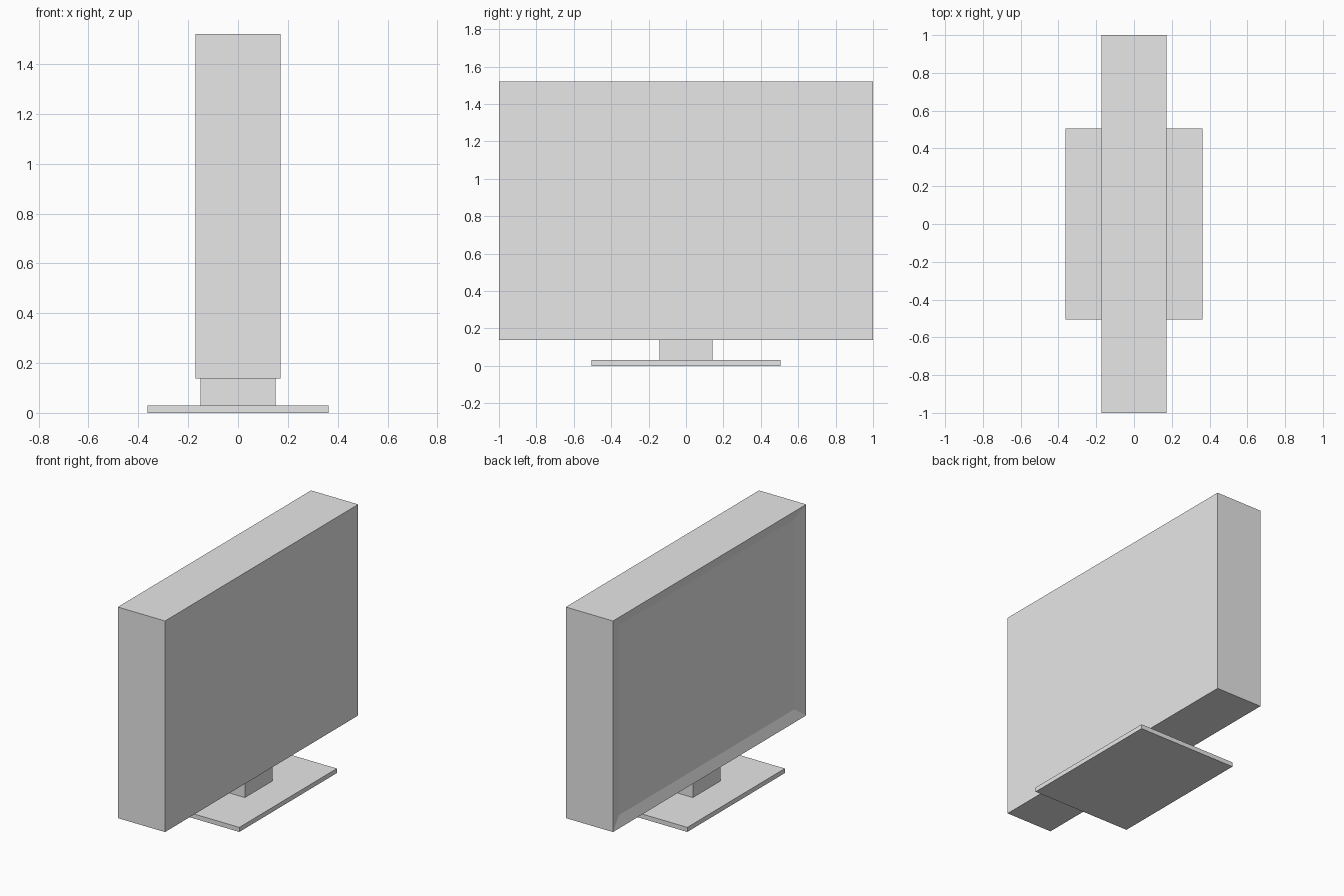
import bpy
import bmesh
from mathutils import Vector

cube = bpy.data.objects.get("Cube")
if cube:
    bpy.data.objects.remove(cube, do_unlink=True)

# Single light grey plastic
GREY = (0.8, 0.8, 0.8, 1.0)
grey = bpy.data.materials.new("light grey")
grey.use_nodes = True
grey.diffuse_color = GREY
grey.node_tree.nodes["Principled BSDF"].inputs["Base Color"].default_value = GREY


def box(name, half_x, half_y, z0, z1, edit=None):
    """Flat-shaded box centred on x and y, with an optional bmesh edit."""
    bm = bmesh.new()
    bmesh.ops.create_cube(bm, size=1)
    bmesh.ops.scale(bm, vec=(2 * half_x, 2 * half_y, z1 - z0), verts=bm.verts)
    bmesh.ops.translate(bm, vec=(0, 0, (z0 + z1) / 2), verts=bm.verts)
    if edit:
        edit(bm)
    mesh = bpy.data.meshes.new(name)
    bm.to_mesh(mesh)
    bm.free()
    mesh.materials.append(grey)
    obj = bpy.data.objects.new(name, mesh)
    bpy.context.collection.objects.link(obj)
    return obj


def sink_screen(bm):
    """Inset the -x face and push it in, leaving a sloping bezel."""
    bm.normal_update()
    screen = min(bm.faces, key=lambda f: f.normal.x)
    centre = screen.calc_center_median()
    bmesh.ops.inset_individual(bm, faces=[screen], thickness=0.05)
    for v in screen.verts:
        side = v.co - centre
        v.co = centre + Vector((0.022,
                                0.907 if side.y > 0 else -0.907,
                                0.622 if side.z > 0 else -0.622))
    bm.normal_update()


# Stand
box("base_plate", 0.363, 0.505, 0, 0.03)
box("stand_neck", 0.15, 0.143, 0.03, 0.137)

# Display housing with recessed screen
box("display_housing", 0.171, 1.0, 0.137, 1.52, sink_screen)
